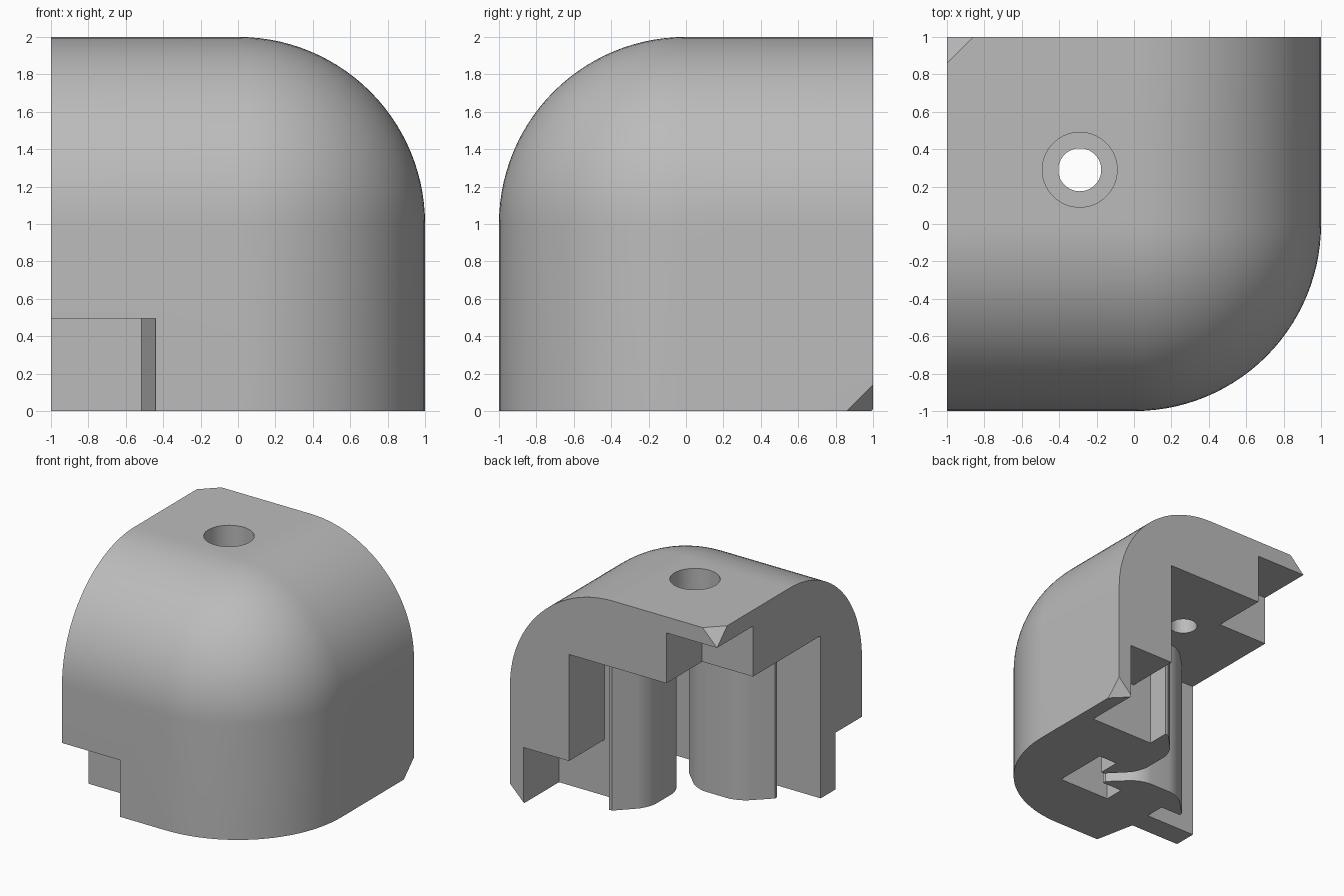
import bpy, bmesh
from mathutils import Vector

old = bpy.data.objects.get("Cube")
if old:
    bpy.data.objects.remove(old, do_unlink=True)

grey = bpy.data.materials.new("plain grey")
grey.use_nodes = True
colour = (0.5, 0.5, 0.5, 1)
grey.diffuse_color = colour
grey.node_tree.nodes["Principled BSDF"].inputs["Base Color"].default_value = colour


def make(name, bm):
    bmesh.ops.recalc_face_normals(bm, faces=bm.faces)
    mesh = bpy.data.meshes.new(name)
    bm.to_mesh(mesh)
    bm.free()
    mesh.materials.append(grey)
    obj = bpy.data.objects.new(name, mesh)
    bpy.context.collection.objects.link(obj)
    return obj


def box_mesh(lo, hi):
    bm = bmesh.new()
    bmesh.ops.create_cube(bm, size=1)
    for v in bm.verts:
        v.co = Vector(lo[i] if v.co[i] < 0 else hi[i] for i in range(3))
    return bm


def prism_mesh(points, z0, z1):
    bm = bmesh.new()
    base = bm.faces.new([bm.verts.new((x, y, z0)) for x, y in points])
    top = bmesh.ops.extrude_face_region(bm, geom=[base])["geom"]
    for v in top:
        if isinstance(v, bmesh.types.BMVert):
            v.co.z = z1
    return bm


def cylinder_mesh(centre, radius, z0, z1):
    bm = bmesh.new()
    bmesh.ops.create_cone(bm, cap_ends=True, segments=64, radius1=radius,
                          radius2=radius, depth=z1 - z0)
    bmesh.ops.translate(bm, verts=bm.verts, vec=(*centre, (z0 + z1) / 2))
    return bm


def activate(obj):
    bpy.ops.object.select_all(action='DESELECT')
    obj.select_set(True)
    bpy.context.view_layer.objects.active = obj


def cut(obj, bm):
    cutter = make("cutter", bm)
    cutter.hide_render = True
    mod = obj.modifiers.new("cut", 'BOOLEAN')
    mod.operation = 'DIFFERENCE'
    mod.solver = 'EXACT'
    mod.object = cutter
    activate(obj)
    bpy.ops.object.modifier_apply(modifier=mod.name)
    bpy.data.objects.remove(cutter, do_unlink=True)


# Outer block with one rounded corner
bm = box_mesh((-1, -1, 0), (1, 1, 2))
corner = max(bm.verts, key=lambda v: v.co.x - v.co.y + v.co.z)
bmesh.ops.bevel(bm, geom=list(corner.link_edges), offset=0.998,
                offset_type='OFFSET', segments=28, profile=0.5,
                affect='EDGES', clamp_overlap=False)

# Small chamfers on two of the sharp corners
for point, normal in (((-0.86, 1, 2), (-1, 1, 1)), ((0.86, 1, 0), (1, 1, -1))):
    res = bmesh.ops.bisect_plane(bm, geom=bm.verts[:] + bm.edges[:] + bm.faces[:],
                                 plane_co=point, plane_no=normal, clear_outer=True)
    rim = [e for e in res["geom_cut"] if isinstance(e, bmesh.types.BMEdge)]
    bmesh.ops.edgeloop_fill(bm, edges=rim)
body = make("corner_body", bm)

# Main cavity, end notches and the outside front notch
WALL, CEILING = 0.43, 1.42
cut(body, box_mesh((-2, -WALL, -1), (WALL, 2, CEILING)))
cut(body, box_mesh((-2, 0.505, 1.2), (-0.51, 2, 1.86)))
cut(body, box_mesh((0.2, 0.51, -1), (0.87, 2, 0.49)))
cut(body, prism_mesh([(-2, -0.635), (-0.515, -0.635), (-0.44, -1),
                      (-0.36, -1.4), (-2, -1.4)], -1, 0.495))

# Counterbored screw hole
HOLE = 0.29
cut(body, cylinder_mesh((-HOLE, HOLE), 0.2, 1.66, 2.5))
cut(body, cylinder_mesh((-HOLE, HOLE), 0.115, 1, 2.3))

# Two mirrored slot tabs: neck on the wall, tapered head
half = [(WALL, 0.22), (0.25, 0.22), (0.25, 0.415), (0.22, 0.415), (0.01, 0.2)]
profile = half + [(n, -s) for n, s in reversed(half)]
tabs = []
for name, place in (("side_slot_tab", lambda n, s: (n, HOLE + s)),
                    ("front_slot_tab", lambda n, s: (-HOLE - s, -n))):
    bm = prism_mesh([place(n, s) for n, s in profile], 0, CEILING)
    tips = [place(0.01, s) for s in (0.2, -0.2)]
    edges = [e for e in bm.edges
             if any(all((v.co.xy - Vector(t)).length < 0.001 for v in e.verts)
                    for t in tips)]
    bmesh.ops.bevel(bm, geom=edges, offset=0.1, segments=6, profile=0.5,
                    affect='EDGES')
    tabs.append(make(name, bm))

# Smooth curves, crisp edges
for obj in [body] + tabs:
    activate(obj)
    bpy.ops.object.shade_smooth_by_angle(angle=0.5)
